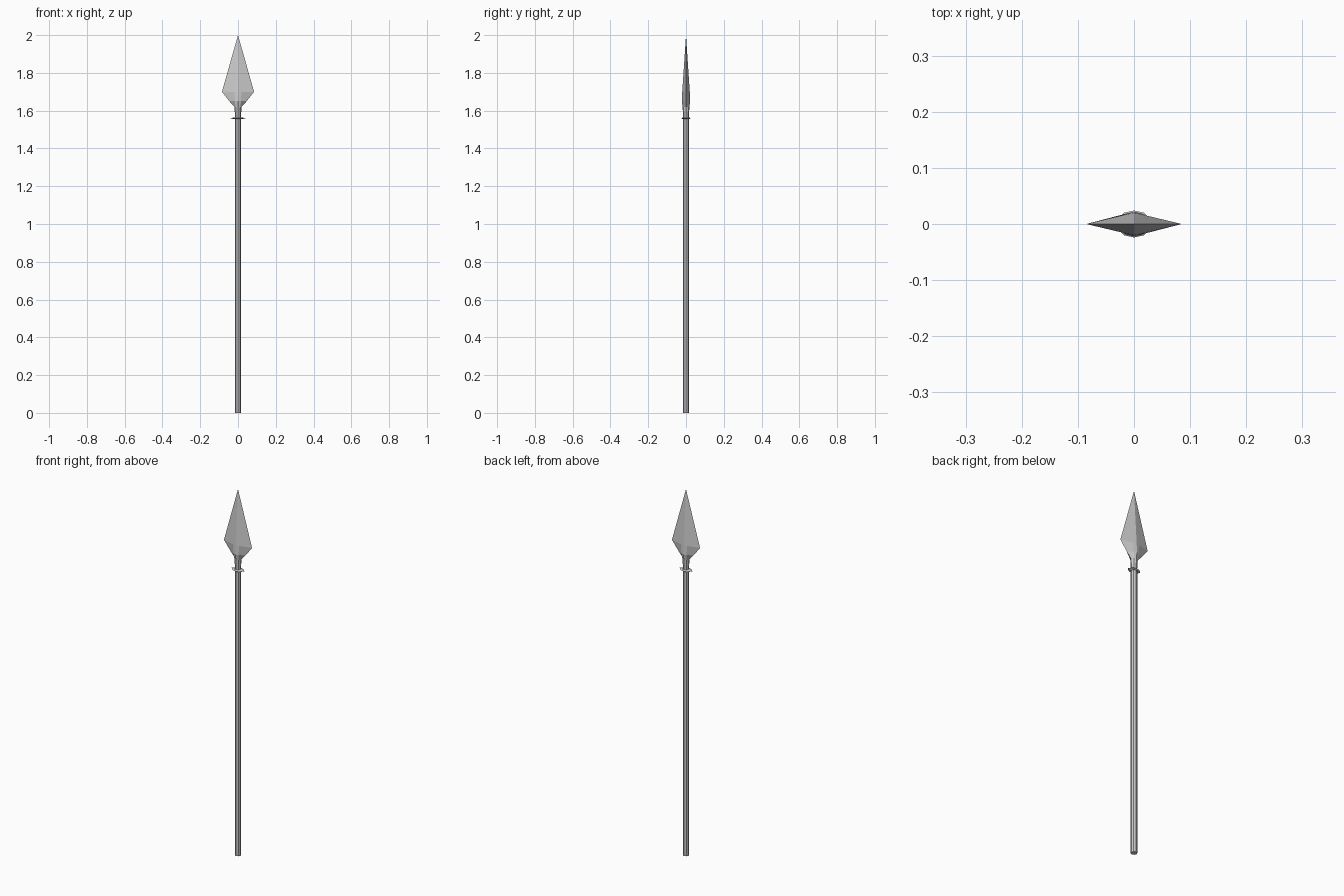
import bpy
import bmesh

if "Cube" in bpy.data.objects:
    bpy.data.objects.remove(bpy.data.objects["Cube"])


def loft(name, sections, tip=None):
    """Skin eight-sided sections (z, half width, half depth, shoulder x, shoulder y)."""
    bm = bmesh.new()
    rings = []
    for z, w, d, sx, sy in sections:
        pts = [(w, 0), (sx, sy), (0, d), (-sx, sy), (-w, 0), (-sx, -sy), (0, -d), (sx, -sy)]
        rings.append([bm.verts.new((x, y, z)) for x, y in pts])
    for a, b in zip(rings, rings[1:]):
        for i in range(8):
            j = (i + 1) % 8
            bm.faces.new((a[i], a[j], b[j], b[i]))
    bm.faces.new(rings[0][::-1])
    if tip is None:
        bm.faces.new(rings[-1])
    else:
        t = bm.verts.new((0, 0, tip))
        for i in range(8):
            bm.faces.new((rings[-1][i], rings[-1][(i + 1) % 8], t))
    bmesh.ops.recalc_face_normals(bm, faces=bm.faces[:])
    mesh = bpy.data.meshes.new(name)
    bm.to_mesh(mesh)
    bm.free()
    obj = bpy.data.objects.new(name, mesh)
    bpy.context.collection.objects.link(obj)
    return obj


def round_section(z, r):
    return (z, r, r, r * 0.7071, r * 0.7071)


# Straight octagonal pole
loft("shaft", [round_section(0, 0.016), round_section(1.57, 0.016)])

# Thin lens-shaped collar with pointed sides
loft("collar", [
    (1.555, 0.020, 0.018, 0.014, 0.014),
    (1.560, 0.039, 0.024, 0.018, 0.020),
    (1.565, 0.020, 0.018, 0.014, 0.014),
])

# Socket flaring into the flat ridged blade
loft("spearhead", [
    round_section(1.56, 0.015),
    (1.62, 0.019, 0.018, 0.012, 0.013),
    (1.65, 0.046, 0.022, 0.016, 0.018),
    (1.70, 0.085, 0.020, 0.018, 0.016),
], tip=2.0)
